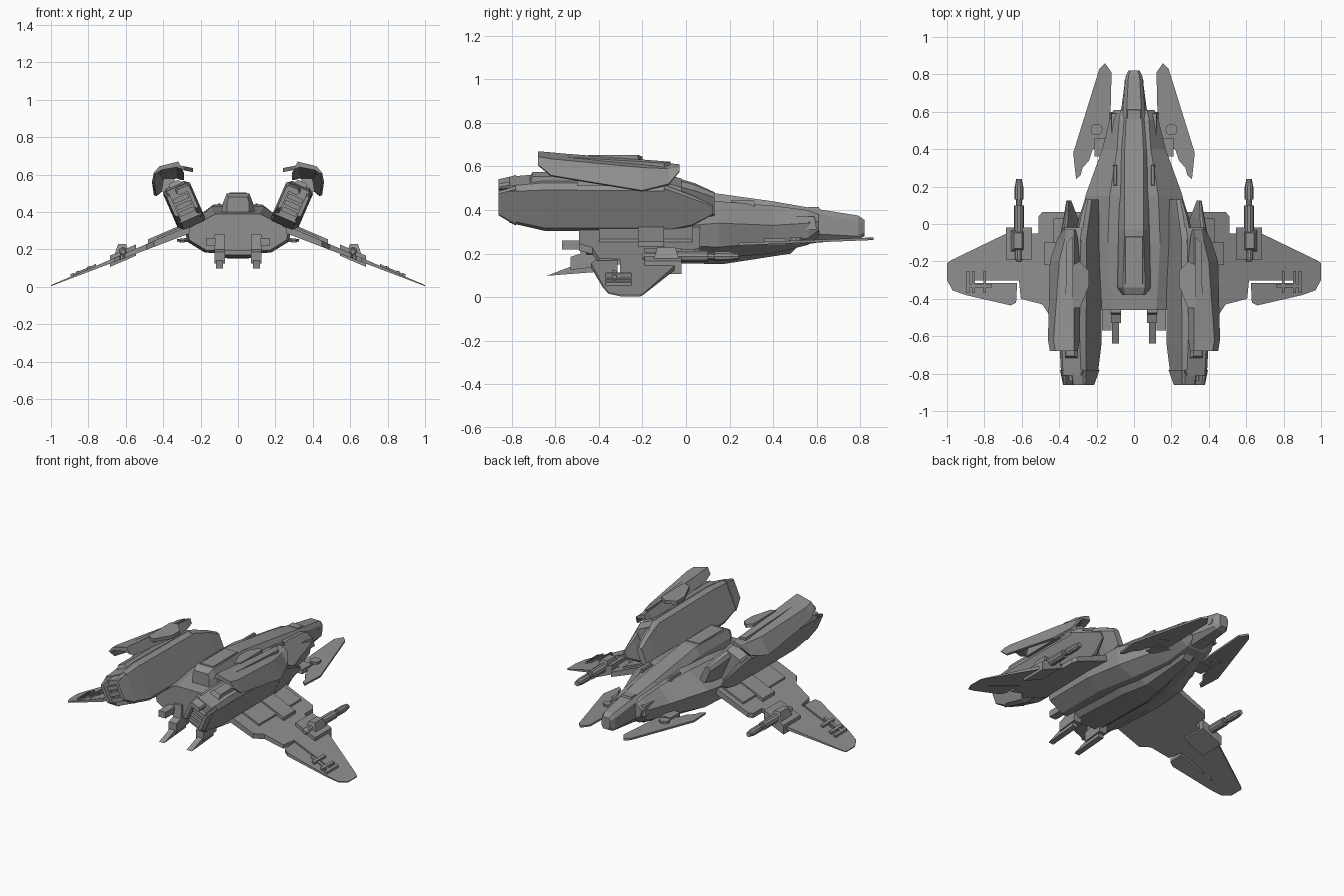
import bpy
import bmesh
from mathutils import Vector, Matrix

default_cube = bpy.data.objects.get("Cube")
if default_cube:
    bpy.data.objects.remove(default_cube, do_unlink=True)


def make_material(name, value):
    material = bpy.data.materials.new(name)
    material.use_nodes = True
    colour = (value, value, value, 1)
    material.diffuse_color = colour
    material.node_tree.nodes["Principled BSDF"].inputs["Base Color"].default_value = colour
    return material


hull_grey = make_material("hull_grey", .28)


def finish(name, mesh_builder, mirrored):
    """Turn a bmesh into a named object, optionally mirrored across x."""
    bmesh.ops.recalc_face_normals(mesh_builder, faces=mesh_builder.faces)
    mesh = bpy.data.meshes.new(name)
    mesh_builder.to_mesh(mesh)
    mesh_builder.free()
    mesh.materials.append(hull_grey)
    created = bpy.data.objects.new(name, mesh)
    bpy.context.scene.collection.objects.link(created)
    if mirrored:
        modifier = created.modifiers.new("mirror_sides", 'MIRROR')
        modifier.use_mirror_merge = False
    return created


def loft(name, rings, mirrored=False):
    """Skin a row of closed rings with equal point counts and cap the ends."""
    builder = bmesh.new()
    rows = [[builder.verts.new(point) for point in ring] for ring in rings]
    count = len(rows[0])
    for first, second in zip(rows, rows[1:]):
        for i in range(count):
            j = (i + 1) % count
            builder.faces.new((first[i], first[j], second[j], second[i]))
    builder.faces.new(rows[0])
    builder.faces.new(rows[-1])
    return finish(name, builder, mirrored)


def symmetric_ring(y, half):
    """Half profile from top to bottom, closed with its mirror image."""
    right_half = [(x, y, z) for x, z in half]
    left_half = [(-x, y, z) for x, z in reversed(half)]
    return right_half + left_half


def slab(name, outline, top, thickness, mirrored=True):
    """Extrude a plan outline; top and thickness are functions of x and y."""
    upper = [(x, y, top(x, y)) for x, y in outline]
    lower = [(x, y, top(x, y) - thickness(x, y)) for x, y in outline]
    return loft(name, [upper, lower], mirrored)


def box(name, x_range, y_range, z_range, mirrored=True, taper=0, frame=None):
    """Box between limits; taper narrows its top, frame places it."""
    (xa, xb), (ya, yb), (za, zb) = x_range, y_range, z_range
    low = [(xa, ya, za), (xb, ya, za), (xb, yb, za), (xa, yb, za)]
    t = taper
    high = [(xa + t, ya + t, zb), (xb - t, ya + t, zb), (xb - t, yb - t, zb), (xa + t, yb - t, zb)]
    if frame:
        low, high = [[frame @ Vector(p) for p in ring] for ring in (low, high)]
    return loft(name, [low, high], mirrored)


def tube(name, centre, profile, sides=10):
    """Turned part along y, from (y, radius) pairs."""
    cx, cz = centre
    rings = []
    for y, radius in profile:
        spokes = [Matrix.Rotation(i * 6.2832 / sides, 3, 'Y') @ Vector((radius, 0, 0)) for i in range(sides)]
        rings.append([(cx + s.x, y, cz + s.z) for s in spokes])
    return loft(name, rings, True)


# Main hull, with shoulders that narrow toward the nose
loft("main_hull", [symmetric_ring(y, half) for y, half in (
    (-.46, [(.12, .39), (.27, .31), (.26, .25), (.17, .195)]),
    (-.1, [(.14, .43), (.29, .32), (.27, .24), (.18, .185)]),
    (.15, [(.13, .44), (.26, .34), (.24, .23), (.14, .18)]),
    (.4, [(.09, .42), (.17, .33), (.15, .25), (.08, .2)]),
    (.56, [(.08, .4), (.13, .34), (.12, .27), (.06, .24)]),
    (.61, [(.07, .38), (.11, .35), (.1, .31), (.06, .28)]))])

# Nose and raised central spine
loft("nose_and_spine", [symmetric_ring(y, half) for y, half in (
    (-.38, [(.05, .48), (.06, .45), (.06, .4), (.05, .35)]),
    (-.34, [(.06, .5), (.08, .45), (.09, .4), (.05, .35)]),
    (-.03, [(.05, .5), (.08, .45), (.09, .4), (.05, .35)]),
    (.4, [(.05, .44), (.075, .41), (.08, .3), (.05, .22)]),
    (.6, [(.04, .405), (.06, .385), (.07, .29), (.04, .25)]),
    (.79, [(.03, .375), (.045, .35), (.045, .28), (.03, .265)]),
    (.82, [(.02, .355), (.03, .34), (.03, .3), (.02, .28)]))])
box("canopy_frame", (-.045, .045), (.55, .62), (.38, .415), mirrored=False, taper=.01)
box("spine_cap", (-.055, .055), (-.33, -.06), (.48, .505), mirrored=False, taper=.01)
box("nose_side_panel", (.03, .05), (.68, .77), (.31, .34))
box("intake_rib", (.085, .115), (.2, .32), (.4, .445), taper=.008)
box("cheek_intake", (.08, .13), (.42, .6), (.31, .37), taper=.01)

# Belly fairing, tail flaps and rear landing skids
loft("belly_fairing", [symmetric_ring(y, half) for y, half in (
    (-.44, [(.16, .22), (.09, .17)]),
    (0, [(.17, .22), (.08, .155)]),
    (.17, [(.14, .22), (.05, .152)]),
    (.48, [(.08, .26), (.03, .2)]),
    (.53, [(.07, .27), (.03, .25)]))])
box("tail_flap", (.12, .17), (-.57, -.4), (.22, .26))
loft("skid_housing", [[(x, y, z) for y, z in (
    (-.53, .125), (-.53, .185), (-.485, .2), (-.475, .28), (-.38, .28), (-.4, .14))] for x in (.07, .125)], True)
loft("skid_blade", [[(x, y, z) for y, z in (
    (-.64, .098), (-.53, .14), (-.42, .14), (-.42, .115), (-.55, .105))] for x in (.08, .117)], True)

# Outward leaning engine pods: frame axes run across, along and up the lean
lean_up = Vector((.4, 0, .917))
lean_out = Vector((.917, 0, -.4))
lean = Matrix.Translation((.17, 0, .357)) @ Matrix(
    (lean_out, (0, 1, 0), lean_up)).transposed().to_4x4()


def pod_part(name, rows):
    """Loft in the leaning frame; rows hold y, inner, outer, low, high, bevel."""
    rings = []
    for y, inner, outer, low, high, bevel in rows:
        corners = ((inner + bevel / 2, low), (outer - bevel, low), (outer, low + bevel), (outer, high - bevel),
                   (outer - bevel, high), (inner + bevel, high), (inner, high - bevel), (inner, low + bevel / 2))
        rings.append([lean @ Vector((u, y, v)) for u, v in corners])
    return loft(name, rings, True)


pod_part("engine_pod", (
    (-.81, .005, .15, .04, .225, .02),
    (-.65, 0, .155, 0, .24, .025),
    (-.08, 0, .155, 0, .235, .025),
    (-.02, 0, .15, 0, .215, .025)))
# Cowl walls frame the open front and rear of each pod
pod_part("inner_front_cowl", (
    (-.1, 0, .07, 0, .235, .02), (.04, 0, .06, 0, .19, .02), (.13, .005, .045, .03, .145, .015)))
pod_part("outer_front_cowl", (
    (-.1, .12, .156, 0, .235, .012), (.03, .125, .152, .03, .18, .01), (.125, .14, .152, .09, .135, .004)))
pod_part("inner_rear_cowl", ((-.86, .01, .03, .08, .2, .008), (-.78, 0, .03, .03, .228, .01)))
pod_part("outer_rear_cowl", ((-.86, .125, .145, .08, .2, .008), (-.78, .125, .151, .03, .228, .01)))
pod_part("rear_roof", ((-.86, .01, .085, .18, .21, .01), (-.78, .005, .09, .19, .228, .01)))
for slat in range(3):
    height = .07 + slat * .038
    box("nozzle_slat", (.035, .12), (-.84, -.8), (height, height + .026), frame=lean)
box("pod_top_plate", (.035, .115), (-.72, -.08), (.225, .258), taper=.015, frame=lean)

# Armour fins hooked as thin shells over the outer top edge of the pods
loft("armour_fin", [[(x, y, z) for x, z in ring] for y, ring in (
    (-.68, [(.3, .63), (.32, .67), (.42, .645), (.45, .61), (.44, .605), (.41, .625), (.33, .64)]),
    (-.62, [(.29, .61), (.32, .665), (.43, .635), (.46, .56), (.45, .555), (.42, .605), (.33, .625)]),
    (-.2, [(.29, .57), (.32, .625), (.4, .595), (.45, .49), (.435, .485), (.39, .56), (.33, .58)]),
    (-.08, [(.3, .57), (.32, .615), (.37, .59), (.41, .52), (.4, .515), (.365, .56), (.33, .58)]),
    (-.03, [(.31, .58), (.32, .61), (.36, .595), (.38, .58), (.37, .575), (.36, .575), (.33, .58)]))], True)
slab("fin_ridge", [(.32, -.58), (.37, -.58), (.36, -.1), (.33, -.07)],
     lambda x, y: .617 - .07 * y - .3 * (x - .33), lambda x, y: .03)
slab("fin_tab", [(.24, -.33), (.24, -.25), (.29, -.2), (.33, -.22), (.33, -.45), (.29, -.45)],
     lambda x, y: .635 + .2 * (x - .24), lambda x, y: .022)
box("fin_bracket", (.33, .41), (-.5, -.2), (.51, .58), taper=.012)

# Drooping wings with a flap slot along the rear
wing_top = lambda x, y: .31 - .43 * (x - .3)
wing_depth = lambda x, y: .055 - .05 * x
slab("wing", [
    (.26, .065), (.49, .065), (.51, .04), (.51, -.05), (.68, -.05), (.98, -.195), (1, -.21),
    (1, -.3), (.97, -.355), (.9, -.38), (.66, -.435), (.63, -.42), (.625, -.315), (.86, -.315),
    (.86, -.302), (.615, -.302), (.605, -.4), (.49, -.43), (.45, -.49), (.26, -.49)],
    wing_top, wing_depth)


def wing_plate(name, x_range, y_range, rise, sink=.01):
    """Plate lying along the wing slope."""
    (xa, xb), (ya, yb) = x_range, y_range
    slab(name, [(xa, ya), (xb, ya), (xb, yb), (xa, yb)],
         lambda x, y: wing_top(x, y) + rise, lambda x, y: rise + sink)


wing_plate("wing_root_plate", (.3, .48), (-.22, -.1), .022)
wing_plate("wing_shoulder", (.28, .43), (-.4, .03), .012)
for x in (.79, .85, .88):
    wing_plate("flap_actuator", (x, x + .015), (-.37, -.25), .014)
wing_plate("actuator_bar", (.76, .89), (-.34, -.32), .01)

# Wing cannons in sloped mounts
wing_plate("cannon_mount", (.545, .685), (-.19, -.02), .022, .038)
box("mount_cap", (.58, .66), (-.15, -.03), (.17, .228), taper=.018)
tube("cannon_barrel", (.615, .187), (
    (-.2, .012), (-.185, .022), (-.15, .022), (-.1, .027), (.1, .027), (.1, .016), (.13, .016),
    (.13, .023), (.2, .023), (.22, .018), (.24, .016)))

# Forward blades beside the nose, with their pivots
blade_top = lambda x, y: .24 + .04 * y
slab("forward_blade", [
    (.155, .86), (.185, .83), (.325, .38), (.31, .24), (.285, .26), (.275, .3), (.24, .34),
    (.22, .4), (.19, .4), (.17, .36), (.13, .4), (.12, .81)], blade_top, lambda x, y: .012)
slab("blade_hinge", [(.1, .36), (.21, .36), (.21, .46), (.1, .46)], lambda x, y: .27, lambda x, y: .03)
pivot_points = [Matrix.Rotation(i * .62832, 2) @ Vector((.032, 0)) for i in range(10)]
slab("blade_pivot", [(.2 + p.x, .505 + p.y) for p in pivot_points], lambda x, y: .275, lambda x, y: .03)
